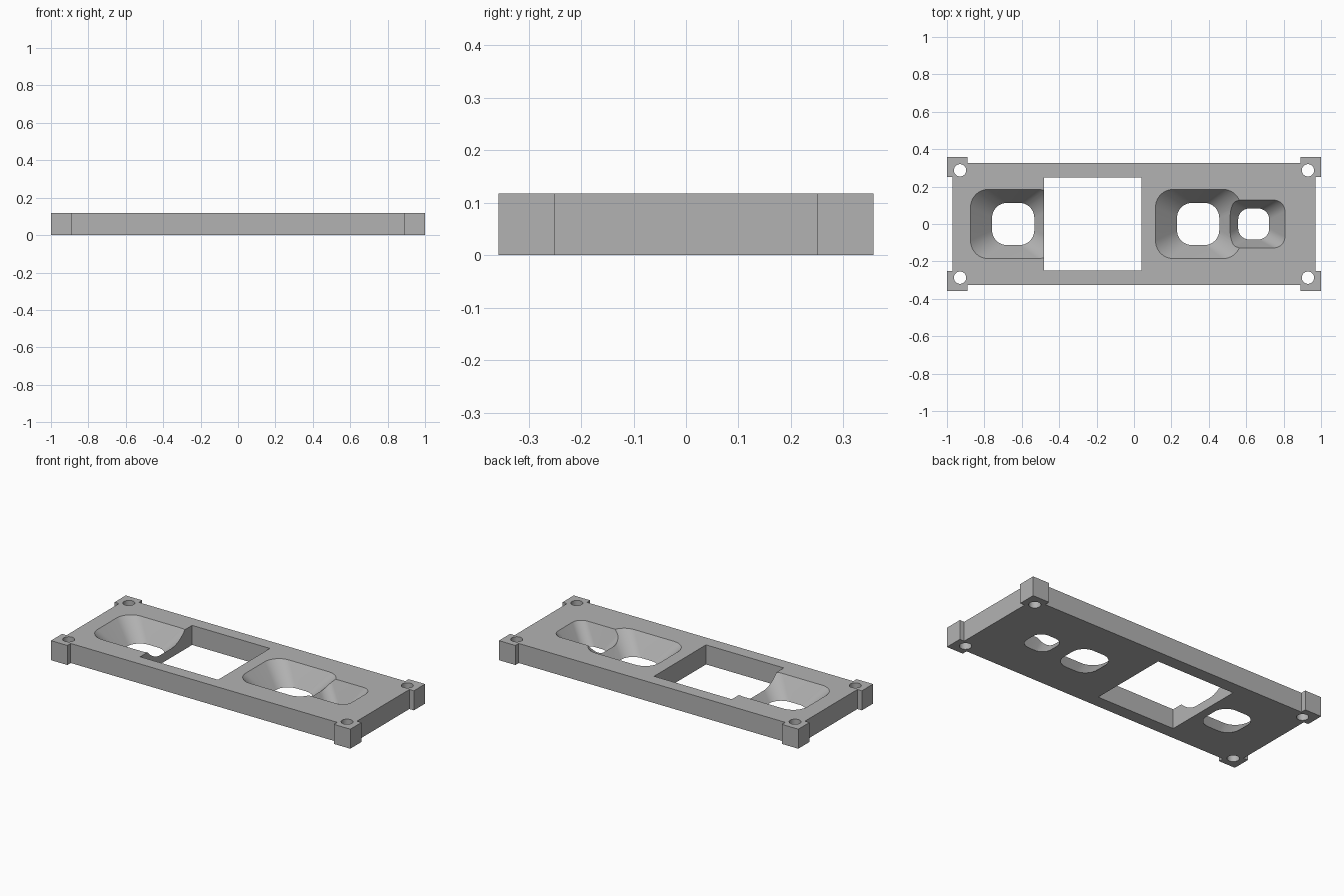
import bpy, bmesh, math

if "Cube" in bpy.data.objects:
    bpy.data.objects.remove(bpy.data.objects["Cube"])

H = 0.118  # plate thickness

grey = bpy.data.materials.new("plain grey")
grey.use_nodes = True
colour = (0.45, 0.45, 0.45, 1)
grey.diffuse_color = colour
grey.node_tree.nodes["Principled BSDF"].inputs["Base Color"].default_value = colour


def loft(name, low, high, z0, z1):
    """Closed solid between two matching outlines."""
    bm = bmesh.new()
    a = [bm.verts.new((x, y, z0)) for x, y in low]
    b = [bm.verts.new((x, y, z1)) for x, y in high]
    n = len(a)
    bm.faces.new(a[::-1])
    bm.faces.new(b)
    for i in range(n):
        j = (i + 1) % n
        bm.faces.new((a[i], a[j], b[j], b[i]))
    bmesh.ops.recalc_face_normals(bm, faces=bm.faces)
    mesh = bpy.data.meshes.new(name)
    bm.to_mesh(mesh)
    bm.free()
    mesh.materials.append(grey)
    ob = bpy.data.objects.new(name, mesh)
    bpy.context.collection.objects.link(ob)
    return ob


def rounded(cx, cy, hx, hy, r, steps=10):
    """Rounded rectangle outline, counter-clockwise."""
    pts = []
    for k, (sx, sy) in enumerate(((1, 1), (-1, 1), (-1, -1), (1, -1))):
        for i in range(steps + 1):
            a = math.pi / 2 * (k + i / steps)
            pts.append((cx + sx * (hx - r) + r * math.cos(a),
                        cy + sy * (hy - r) + r * math.sin(a)))
    return pts


def funnel(name, cx, hole, hole_r, top, top_r):
    """Tapered pocket cutter, run on a little past both plate faces."""
    low = rounded(cx, 0, hole, hole, hole_r)
    high = rounded(cx, 0, *top, top_r)
    e = 0.05

    def at(t):
        return [(p[0] + (q[0] - p[0]) * t, p[1] + (q[1] - p[1]) * t)
                for p, q in zip(low, high)]
    return loft(name, at(-e), at(1 + e), -e * H, (1 + e) * H)


# Plate outline with a square lug at each corner
corner = [(0.97, 0.25), (1, 0.25), (1, 0.357), (0.89, 0.357), (0.89, 0.325)]
right_half = [(x, -y) for x, y in corner[::-1]] + corner
outline = right_half + [(-x, -y) for x, y in right_half]
plate = loft("mounting_plate", outline, outline, 0, H)

# Cutters: window, funnels and screw holes
window = [(-0.48, -0.248), (0.04, -0.248), (0.04, 0.248), (-0.48, 0.248)]
cutters = [
    loft("window_cutter", window, window, -0.1, 0.3),
    funnel("right_funnel_cutter", -0.646, 0.113, 0.08, (0.228, 0.185), 0.095),
    funnel("left_funnel_cutter", 0.343, 0.113, 0.08, (0.228, 0.185), 0.095),
    funnel("small_funnel_cutter", 0.64, 0.083, 0.06, (0.167, 0.128), 0.06),
]
for sx in (-1, 1):
    for sy in (-1, 1):
        ring = [(sx * 0.93 + 0.033 * math.cos(i * math.pi / 16),
                 sy * 0.287 + 0.033 * math.sin(i * math.pi / 16)) for i in range(32)]
        cutters.append(loft("screw_hole_cutter", ring, ring, -0.1, 0.3))

bpy.context.view_layer.objects.active = plate
for ob in bpy.context.selected_objects:
    ob.select_set(False)
plate.select_set(True)
for c in cutters:
    mod = plate.modifiers.new(c.name, 'BOOLEAN')
    mod.operation = 'DIFFERENCE'
    mod.solver = 'EXACT'
    mod.object = c
    bpy.ops.object.modifier_apply(modifier=mod.name)
for c in cutters:
    bpy.data.objects.remove(c)

bpy.ops.object.shade_smooth_by_angle(angle=math.radians(25))
